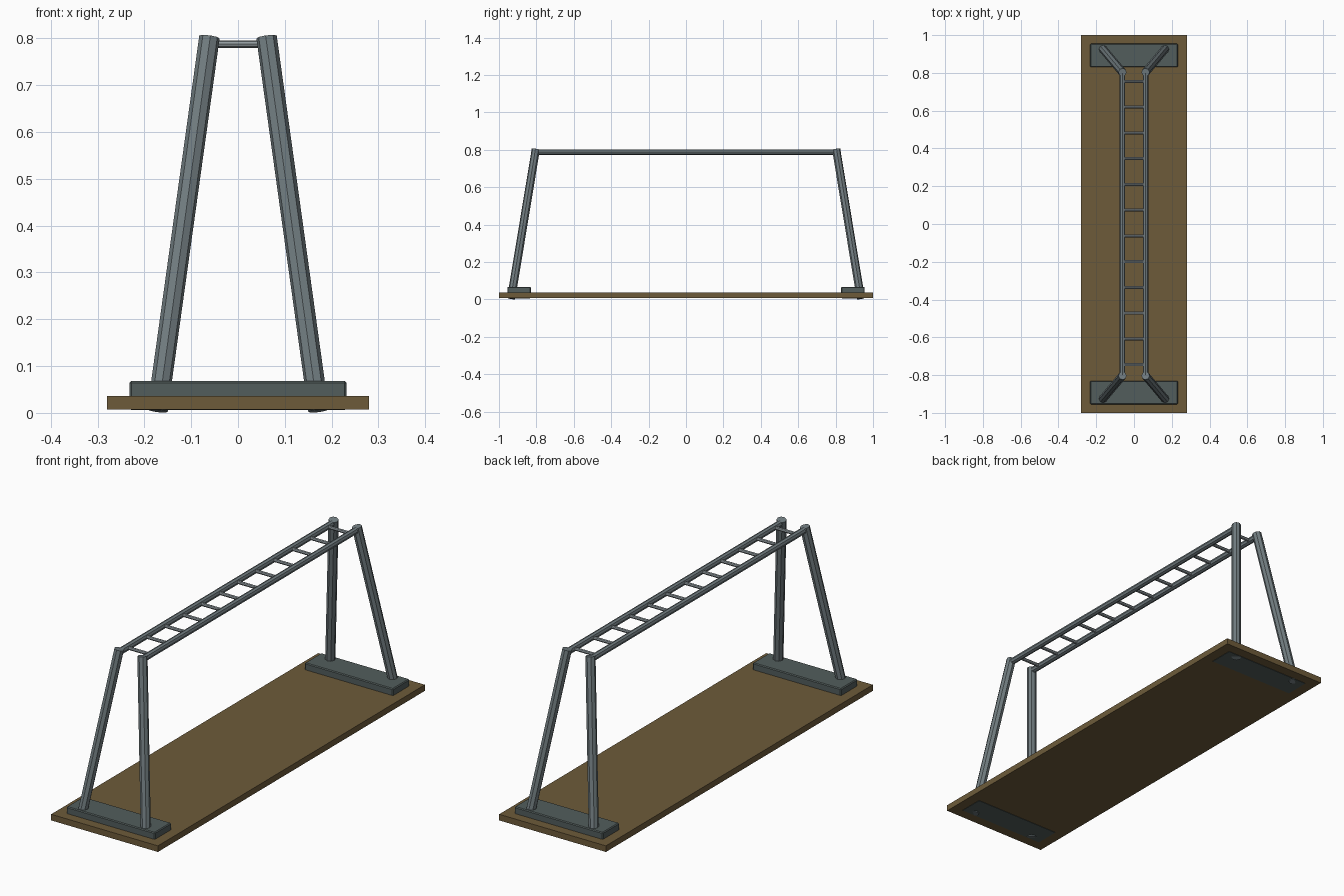
import bpy
import math
from mathutils import Vector

cube = bpy.data.objects.get("Cube")
if cube:
    bpy.data.objects.remove(cube, do_unlink=True)


def material(name, rgb):
    m = bpy.data.materials.new(name)
    m.use_nodes = True
    m.diffuse_color = (*rgb, 1)
    m.node_tree.nodes["Principled BSDF"].inputs["Base Color"].default_value = (*rgb, 1)
    return m


wood = material("brown ground board", (0.155, 0.105, 0.042))
dark = material("dark grey footing", (0.085, 0.11, 0.107))
steel = material("steel grey", (0.17, 0.208, 0.222))
light = material("light steel", (0.29, 0.33, 0.35))


def box(name, low, high, mat, bevel=0):
    low, high = Vector(low), Vector(high)
    bpy.ops.mesh.primitive_cube_add(size=1, location=(low + high) / 2)
    ob = bpy.context.object
    ob.name = name
    ob.scale = high - low
    bpy.ops.object.transform_apply(location=False, rotation=False, scale=True)
    ob.data.materials.append(mat)
    if bevel:
        mod = ob.modifiers.new("edge", "BEVEL")
        mod.width = bevel
        mod.segments = 1
    return ob


def tube(name, start, end, radius, mat, sides=8):
    start, end = Vector(start), Vector(end)
    axis = end - start
    bpy.ops.mesh.primitive_cylinder_add(vertices=sides, radius=radius, depth=axis.length,
                                        location=(start + end) / 2)
    ob = bpy.context.object
    ob.name = name
    ob.rotation_euler = axis.to_track_quat("Z", "Y").to_euler()
    ob.data.materials.append(mat)
    return ob


# Ground board
box("ground_board", (-0.28, -1, 0.007), (0.28, 1, 0.036), wood)

for end, sy in (("front", -1), ("back", 1)):
    # Footing slab, set through the board
    y0, y1 = sorted((sy * 0.83, sy * 0.955))
    box(end + "_footing", (-0.232, y0, 0.006), (0.232, y1, 0.068), dark, 0.004)
    # Splayed legs
    for side, sx in (("right", -1), ("left", 1)):
        tube(f"{end}_{side}_leg", (sx * 0.172, sy * 0.935, 0.005),
             (sx * 0.061, sy * 0.803, 0.803), 0.022, steel)

# Overhead rails
for side, sx in (("right", -1), ("left", 1)):
    tube(side + "_rail", (sx * 0.062, -0.803, 0.788), (sx * 0.062, 0.803, 0.788), 0.015, steel)

# Rungs
count = 12
for i in range(count):
    y = -0.745 + i * 1.5 / (count - 1)
    tube(f"rung_{i + 1}", (-0.062, y, 0.788), (0.062, y, 0.788), 0.008, light)
